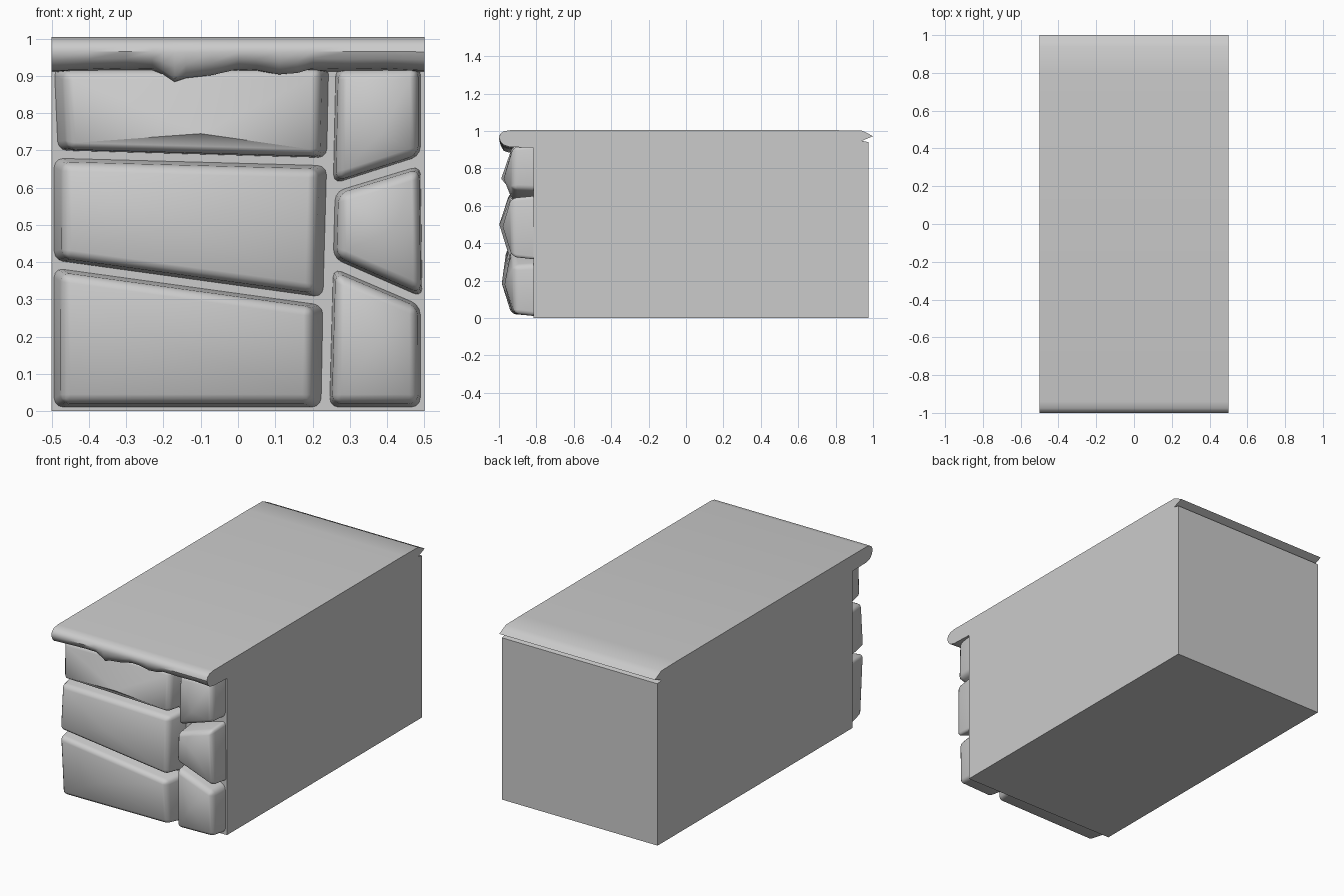
import bpy, bmesh, math
from mathutils import Vector

cube = bpy.data.objects.get("Cube")
if cube:
    bpy.data.objects.remove(cube, do_unlink=True)

stone_grey = bpy.data.materials.new("stone_grey")
stone_grey.use_nodes = True
GREY = (0.6, 0.6, 0.6, 1)
stone_grey.diffuse_color = GREY
stone_grey.node_tree.nodes["Principled BSDF"].inputs["Base Color"].default_value = GREY


def finish(name, bm, angle=35):
    """Turn a bmesh into a named, shaded object."""
    bmesh.ops.recalc_face_normals(bm, faces=bm.faces)
    mesh = bpy.data.meshes.new(name)
    bm.to_mesh(mesh)
    bm.free()
    obj = bpy.data.objects.new(name, mesh)
    obj.data.materials.append(stone_grey)
    bpy.context.collection.objects.link(obj)
    bpy.ops.object.select_all(action='DESELECT')
    obj.select_set(True)
    bpy.context.view_layer.objects.active = obj
    bpy.ops.object.shade_smooth_by_angle(angle=math.radians(angle))
    return obj


FRONT, BACK, SEAT = -0.815, 0.975, 0.91

# Plain block behind the stones
bm = bmesh.new()
bmesh.ops.create_cube(bm, size=1)
for v in bm.verts:
    v.co = (v.co.x, FRONT if v.co.y < 0 else BACK, SEAT if v.co.z > 0 else 0)
finish("wall_block", bm)

# Top slab: side profile (y, z, share of the drip) swept across the width
profile = [(FRONT, SEAT, 0), (-0.9, 0.914, 0.3), (-0.945, 0.918, 1),
           (-0.975, 0.928, 1), (-0.992, 0.945, 0.6), (-1, 0.965, 0.1),
           (-0.993, 0.985, 0), (-0.975, 0.998, 0), (-0.94, 1.004, 0),
           (0.8, 1.004, 0), (0.94, 1.002, 0), (0.965, 0.99, 0), (1, 0.972, 0),
           (0.94, 0.947, 0), (BACK, 0.94, 0), (BACK, SEAT, 0)]
# Wavy lower lip: (x, drop)
drips = [(-0.5, 0.005), (-0.4, 0), (-0.3, -0.003), (-0.23, -0.002), (-0.2, 0.014),
         (-0.17, 0.034), (-0.14, 0.024), (-0.07, 0.016), (0, 0), (0.05, 0.002),
         (0.11, 0.014), (0.16, 0.01), (0.2, -0.002), (0.3, 0), (0.4, -0.002), (0.5, 0.003)]
bm = bmesh.new()
rings = [[bm.verts.new((x, y, z - drop * share)) for y, z, share in profile]
         for x, drop in drips]
for a, b in zip(rings, rings[1:]):
    for i in range(len(profile)):
        j = (i + 1) % len(profile)
        bm.faces.new((a[i], a[j], b[j], b[i]))
bm.faces.new(rings[0])
bm.faces.new(rings[-1])
finish("top_slab", bm, 40)


def stone(name, corners, depths, peak, inset=0.07):
    """Chiselled stone: outline in x and z, depth at each corner, raised peak."""
    bm = bmesh.new()
    tip = Vector((peak[0], -peak[2], peak[1]))
    back = [bm.verts.new((x, FRONT + 0.01, z)) for x, z in corners]
    rim = []
    for (x, z), d in zip(corners, depths):
        rim.append(bm.verts.new((x + (tip.x - x) * inset, -d, z + (tip.z - z) * inset)))
    top = bm.verts.new(tip)
    bm.faces.new(back)
    for i in range(4):
        j = (i + 1) % 4
        bm.faces.new((back[i], back[j], rim[j], rim[i]))
        bm.faces.new((rim[i], rim[j], top))
    # Round the rim and the side corners, keep the ridges crisp
    worn = [e for e in bm.edges if top not in e.verts
            and not all(v in back for v in e.verts)]
    bmesh.ops.bevel(bm, geom=worn, offset=0.024, segments=3, profile=0.5,
                    affect='EDGES', clamp_overlap=True)
    finish(name, bm, 50)


# Corners run bottom left, bottom right, top right, top left
stone("lower_long_stone",
      [(-0.495, 0.01), (0.225, 0.01), (0.23, 0.285), (-0.495, 0.385)],
      (0.935, 0.925, 0.945, 0.96), (-0.19, 0.185, 0.985))
stone("middle_long_stone",
      [(-0.495, 0.405), (0.23, 0.305), (0.24, 0.66), (-0.495, 0.68)],
      (0.965, 0.945, 0.935, 0.945), (-0.15, 0.5, 0.998))
stone("upper_long_stone",
      [(-0.485, 0.7), (0.24, 0.68), (0.245, 0.93), (-0.495, 0.925)],
      (0.945, 0.945, 0.93, 0.93), (-0.1, 0.745, 0.988))
stone("upper_short_stone",
      [(0.255, 0.61), (0.49, 0.685), (0.49, 0.93), (0.262, 0.925)],
      (0.925, 0.925, 0.92, 0.925), (0.385, 0.745, 0.975))
stone("middle_short_stone",
      [(0.255, 0.41), (0.495, 0.305), (0.49, 0.66), (0.26, 0.59)],
      (0.945, 0.925, 0.93, 0.945), (0.42, 0.49, 0.98))
stone("lower_short_stone",
      [(0.245, 0.01), (0.49, 0.01), (0.49, 0.285), (0.255, 0.385)],
      (0.925, 0.915, 0.92, 0.935), (0.37, 0.18, 0.97))
